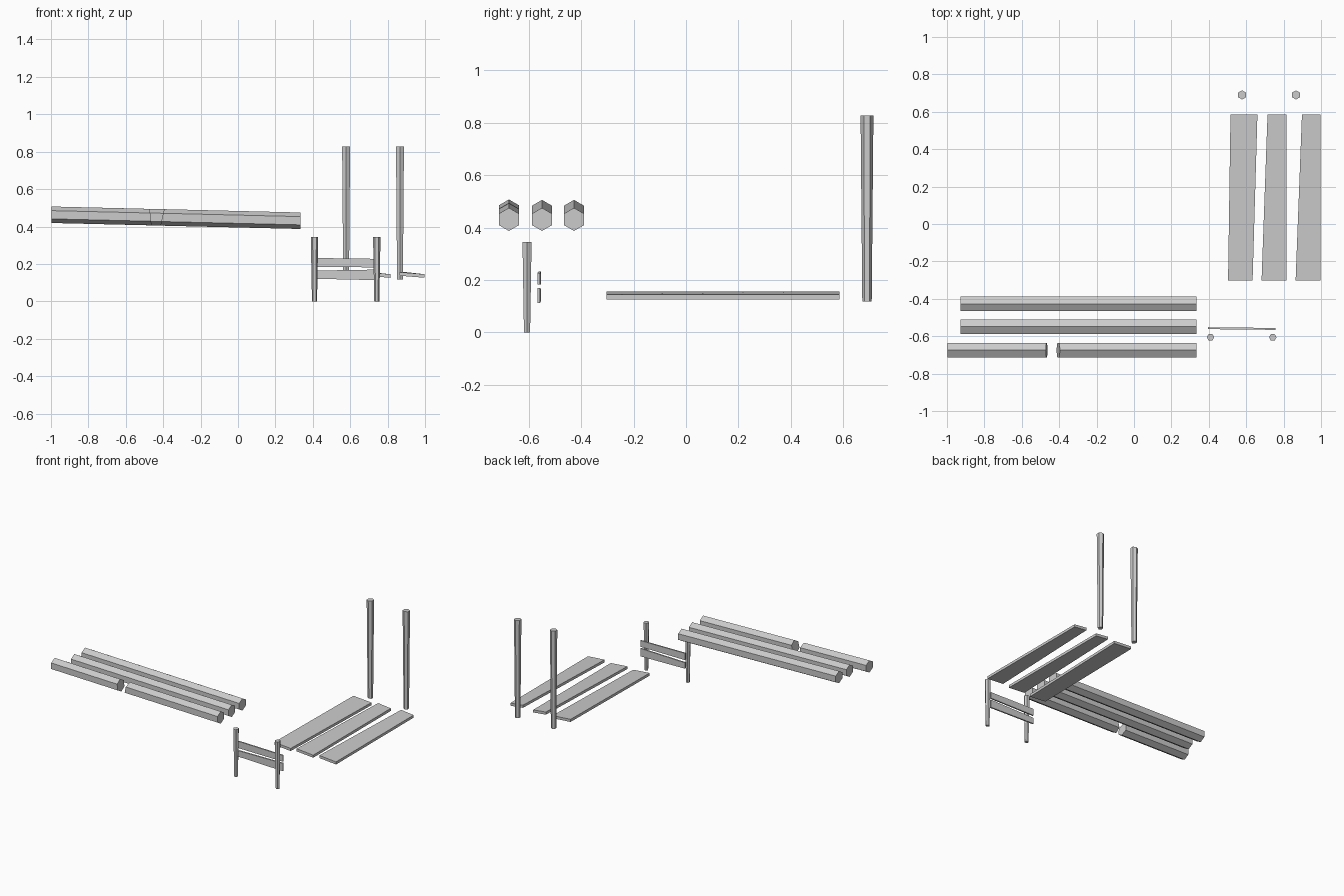
import bpy, bmesh, math
from mathutils import Vector

if "Cube" in bpy.data.objects:
    bpy.data.objects.remove(bpy.data.objects["Cube"])


def finish(name, bm):
    bmesh.ops.recalc_face_normals(bm, faces=bm.faces)
    me = bpy.data.meshes.new(name)
    bm.to_mesh(me)
    bm.free()
    ob = bpy.data.objects.new(name, me)
    bpy.context.collection.objects.link(ob)
    return ob


def loft(name, a, b):
    """Solid between two matching rings of points."""
    bm = bmesh.new()
    va = [bm.verts.new(p) for p in a]
    vb = [bm.verts.new(p) for p in b]
    n = len(va)
    for i in range(n):
        j = (i + 1) % n
        bm.faces.new((va[i], va[j], vb[j], vb[i]))
    bm.faces.new(va)
    bm.faces.new(vb)
    return finish(name, bm)


def hexagon(r, turn):
    return [(r * math.cos(turn + i * math.pi / 3), r * math.sin(turn + i * math.pi / 3))
            for i in range(6)]


# Six-sided poles, sloping gently down to the right; lean slants an end cut
def pole(name, y, x0, x1, lean0=0.0, lean1=0.0):
    def ring(x, lean):
        zc = 0.463 - 0.024 * (x + 1)
        return [(x + lean * v / 0.044, y + u, zc + v) for u, v in hexagon(0.044, math.pi / 2)]
    return loft(name, ring(x0, lean0), ring(x1, lean1))


pole("back_pole", -0.427, -0.928, 0.335)
pole("middle_pole", -0.549, -0.928, 0.335)
pole("front_pole_left", -0.675, -0.998, -0.467, 0, -0.005)
pole("front_pole_right", -0.675, -0.405, 0.335, 0.01)


# Tapered six-sided posts
def post(name, x, y, z0, z1, r0, r1, turn):
    loft(name, [(x + u, y + v, z0) for u, v in hexagon(r0, turn)],
         [(x + u, y + v, z1) for u, v in hexagon(r1, turn)])


for side, xs, xt in (("left", 0.409, 0.578), ("right", 0.742, 0.866)):
    post("short_post_" + side, xs, -0.606, 0, 0.345, 0.0135, 0.02, 0)
    post("tall_post_" + side, xt, 0.69, 0.118, 0.828, 0.018, 0.0245, math.pi / 2)


# Thin rails behind the short posts
def rail(name, left_z, right_z):
    def ring(x, y, z):
        return [(x, y - 0.005, z[0]), (x, y + 0.005, z[0]),
                (x, y + 0.005, z[1]), (x, y - 0.005, z[1])]
    loft(name, ring(0.395, -0.557, left_z), ring(0.756, -0.561, right_z))


rail("upper_rail", (0.183, 0.232), (0.182, 0.227))
rail("lower_rail", (0.121, 0.164), (0.113, 0.170))


# Uneven planks: x limits at the front and back ends, tilted across the width
def plank(name, front, back):
    def ring(y, lim):
        x0, x1 = lim
        return [(x0, y, 0.137), (x1, y, 0.126), (x1, y, 0.145), (x0, y, 0.156)]
    loft(name, ring(-0.303, front), ring(0.585, back))


plank("plank_left", (0.503, 0.634), (0.516, 0.66))
plank("plank_middle", (0.682, 0.815), (0.714, 0.815))
plank("plank_right", (0.864, 0.998), (0.898, 0.998))
